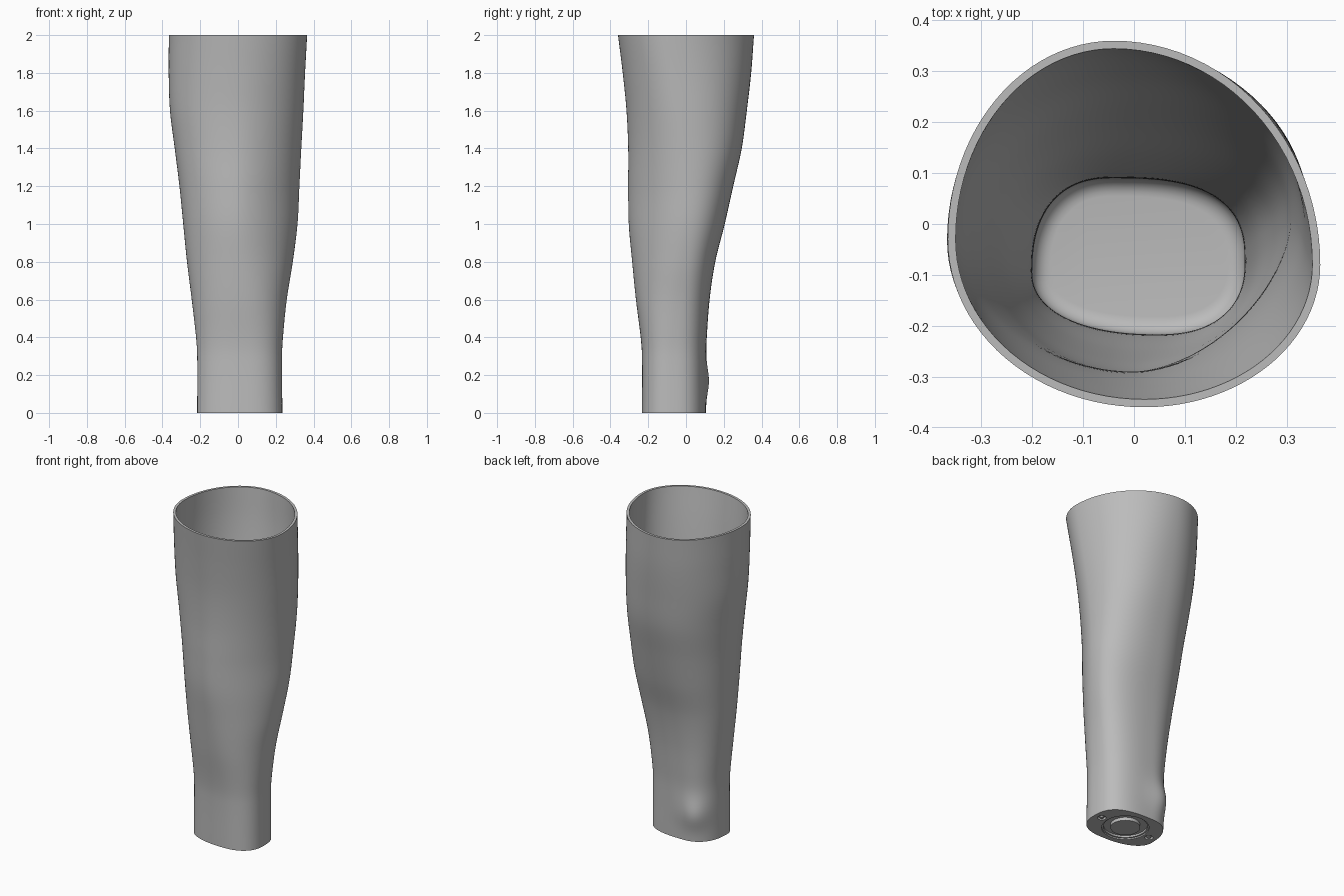
import bpy, bmesh, math
from mathutils import Vector

if "Cube" in bpy.data.objects:
    bpy.data.objects.remove(bpy.data.objects["Cube"])

SEG, WALL, FLOOR = 24, 0.0155, 0.06   # points per quarter, wall, floor height

# Outline limits by height: z, x min, x max, y min, y max
LIMITS = [
    (0.0, -.216, .235, -.233, .105), (0.3, -.216, .233, -.233, .106),
    (0.4, -.222, .238, -.24, .11), (0.6, -.245, .258, -.265, .125),
    (0.8, -.27, .29, -.285, .155), (1.0, -.29, .315, -.303, .205),
    (1.2, -.31, .325, -.306, .25), (1.4, -.335, .335, -.306, .295),
    (1.6, -.36, .346, -.315, .322), (1.8, -.367, .355, -.335, .345),
    (2.0, -.366, .366, -.36, .36),
]
# z, x of back and front extremes, y of right and left extremes, quarter fullness
SHAPE = [
    (0.0, -.04, .05, -.10, -.08, 2.8, 2.4, 2.25, 2.4),
    (0.4, -.04, .04, -.09, -.07, 2.7, 2.4, 2.2, 2.3),
    (1.0, 0, 0, -.05, 0, 2.4, 2.2, 2.0, 1.75),
    (1.4, 0, 0, -.04, 0, 2.35, 2.1, 2.0, 1.8),
    (2.0, -.04, .02, -.03, -.08, 2.0, 2.0, 2.0, 2.0),
]


def sample(table, z):
    """Smooth interpolation through the rows of a table."""
    i = 0
    while i < len(table) - 2 and z > table[i + 1][0]:
        i += 1
    p, q = table[i], table[i + 1]
    before, after = table[max(i - 1, 0)], table[min(i + 2, len(table) - 1)]
    h = q[0] - p[0]
    t = min(max((z - p[0]) / h, 0), 1)
    out = []
    for k in range(1, len(p)):
        m0 = (q[k] - before[k]) / (q[0] - before[0]) * h
        m1 = (after[k] - p[k]) / (after[0] - p[0]) * h
        d = q[k] - p[k]
        out.append(p[k] + m0 * t + (3 * d - 2 * m0 - m1) * t ** 2
                   + (m0 + m1 - 2 * d) * t ** 3)
    return out


def section(z, inset):
    """One closed outline, made of four superellipse quarters."""
    x0, x1, y0, y1 = sample(LIMITS, z)
    x0, x1, y0, y1 = x0 + inset, x1 - inset, y0 + inset, y1 - inset
    xb, xf, yr, yl, *full = sample(SHAPE, z)
    quarters = [((xb, yl), (x1, y1)), ((xb, yr), (x0, y1)),
                ((xf, yr), (x0, y0)), ((xf, yl), (x1, y0))]
    points = []
    for k, ((cx, cy), (ex, ey)) in enumerate(quarters):
        for s in range(SEG):
            a = s / SEG * math.pi / 2
            if k % 2:
                a = math.pi / 2 - a
            c = max(math.cos(a), 0) ** (2 / full[k])
            r = max(math.sin(a), 0) ** (2 / full[k])
            points.append(Vector((cx + (ex - cx) * c, cy + (ey - cy) * r, z)))
    return points


def wrist_bump(p):
    """Rounded wrist bone on the outer back right."""
    centre = Vector((-.115, .09, .17))
    d = p - centre
    w = math.exp(-(d.x ** 2 + d.y ** 2) / .008 - d.z ** 2 / .009)
    return p + Vector((-.013, .022, 0)) * w


# Sleeve shell: outer wall, rim, inner wall, rounded floor
STEPS = 80
rings = [[wrist_bump(p) for p in section(2 * i / STEPS, 0)] for i in range(STEPS + 1)]
for i in range(STEPS, 3, -1):
    rings.append(section(2 * i / STEPS, WALL))
FILLET = .035
for i in range(1, 7):
    a = i / 6 * math.pi / 2
    ring = section(FLOOR + FILLET * (1 - math.sin(a)), WALL + FILLET * (1 - math.cos(a)))
    rings.append(ring)

bm = bmesh.new()
loops = [[bm.verts.new(p) for p in ring] for ring in rings]
n = 4 * SEG
for a, b in zip(loops, loops[1:]):
    for j in range(n):
        k = (j + 1) % n
        bm.faces.new((a[j], a[k], b[k], b[j]))
bm.faces.new(loops[0][::-1])
bm.faces.new(loops[-1])
bmesh.ops.recalc_face_normals(bm, faces=bm.faces)
mesh = bpy.data.meshes.new("forearm_sleeve")
bm.to_mesh(mesh)
bm.free()
sleeve = bpy.data.objects.new("forearm_sleeve", mesh)
bpy.context.collection.objects.link(sleeve)

grey = bpy.data.materials.new("plain_grey")
grey.use_nodes = True
colour = (0.5, 0.5, 0.5, 1)
grey.diffuse_color = colour
grey.node_tree.nodes["Principled BSDF"].inputs["Base Color"].default_value = colour
mesh.materials.append(grey)


def groove(name, x, y, outer, inner, depth):
    """Cut a ring-shaped groove into the underside."""
    cut = bmesh.new()
    rows = []
    for r, z in ((inner, -.02), (outer, -.02), (outer, depth), (inner, depth)):
        rows.append([cut.verts.new((x + r * math.cos(t * math.tau / 48),
                                    y + r * math.sin(t * math.tau / 48), z))
                     for t in range(48)])
    for a, b in zip(rows, rows[1:] + rows[:1]):
        for j in range(48):
            k = (j + 1) % 48
            cut.faces.new((a[j], a[k], b[k], b[j]))
    bmesh.ops.recalc_face_normals(cut, faces=cut.faces)
    data = bpy.data.meshes.new(name)
    cut.to_mesh(data)
    cut.free()
    data.materials.append(grey)
    cutter = bpy.data.objects.new(name, data)
    bpy.context.collection.objects.link(cutter)
    cutter.hide_render = True
    mod = sleeve.modifiers.new(name, "BOOLEAN")
    mod.operation, mod.solver, mod.object = "DIFFERENCE", "EXACT", cutter
    bpy.context.view_layer.objects.active = sleeve
    bpy.ops.object.modifier_apply(modifier=name)
    bpy.data.objects.remove(cutter)


# Wrist mount on the underside: stepped ring and two screw rings
groove("mount_ring", .01, -.065, .125, .085, .02)
groove("mount_step", .01, -.065, .135, .12, .008)
for side in (-1, 1):
    groove("screw_ring", .01 + side * .175, -.065, .024, .012, .015)

bpy.ops.object.select_all(action="DESELECT")
sleeve.select_set(True)
bpy.context.view_layer.objects.active = sleeve
bpy.ops.object.shade_smooth_by_angle(angle=math.radians(35))
